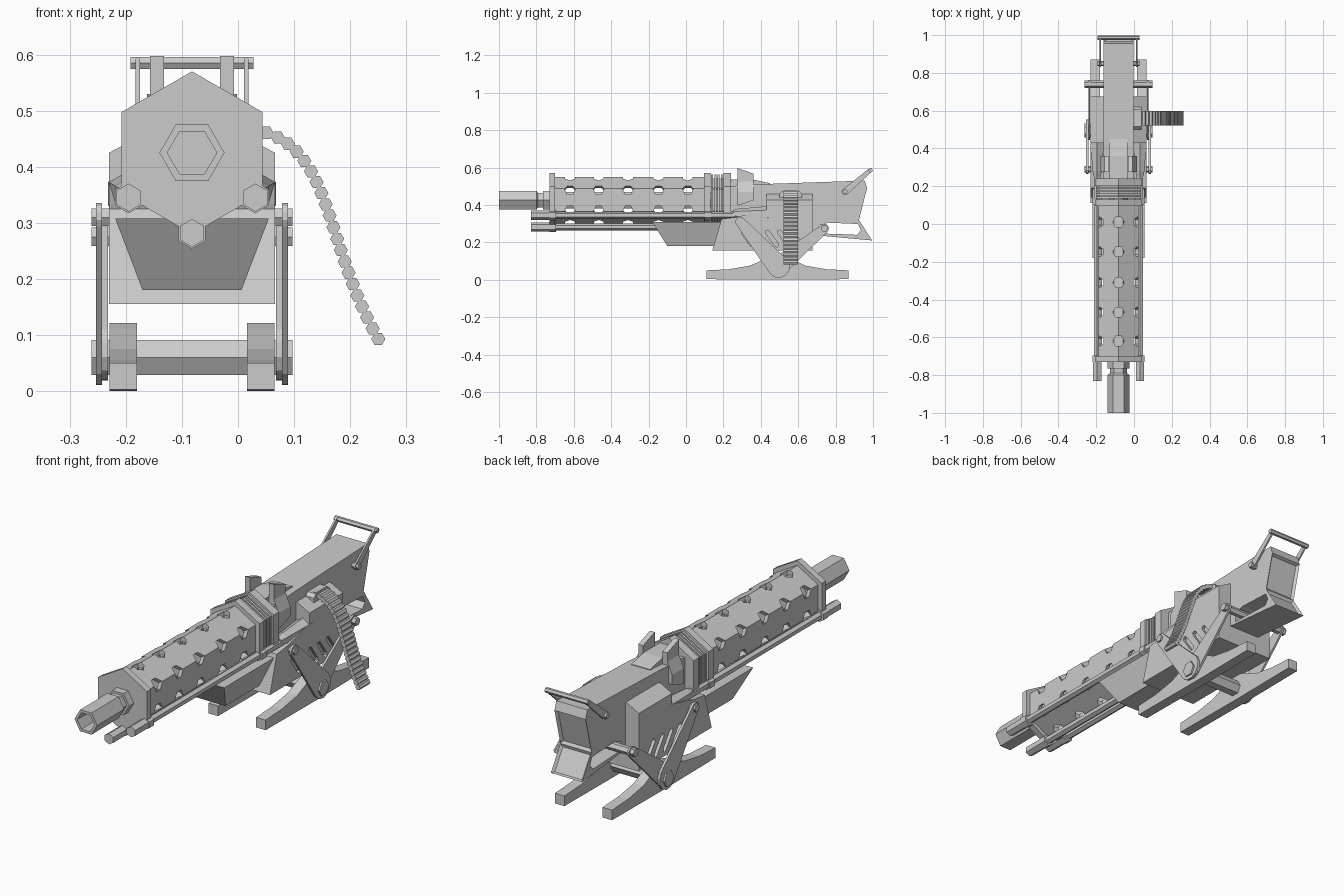
import bpy, bmesh
from math import cos, sin, pi, radians, atan2
from mathutils import Vector

if "Cube" in bpy.data.objects:
    bpy.data.objects.remove(bpy.data.objects["Cube"])

C = -0.082          # x of the gun's centre plane
AZ = 0.425          # height of the barrel axis
SIDES = (("left", -1), ("right", 1))


def finish(name, bm):
    bmesh.ops.recalc_face_normals(bm, faces=bm.faces[:])
    me = bpy.data.meshes.new(name)
    bm.to_mesh(me)
    bm.free()
    ob = bpy.data.objects.new(name, me)
    bpy.context.collection.objects.link(ob)
    return ob


def add_loft(bm, sections, closed=False):
    rings = [[bm.verts.new(p) for p in s] for s in sections]
    pairs = list(zip(rings, rings[1:]))
    if closed:
        pairs.append((rings[-1], rings[0]))
    for a, b in pairs:
        for i in range(len(a)):
            j = (i + 1) % len(a)
            bm.faces.new((a[i], a[j], b[j], b[i]))
    if not closed:
        bm.faces.new(rings[0])
        bm.faces.new(rings[-1])


def loft(name, sections, closed=False):
    bm = bmesh.new()
    add_loft(bm, sections, closed)
    return finish(name, bm)


def plate(name, profile, x0, x1):
    """(y, z) profile extruded along x, offsets from the centre plane."""
    return loft(name, [[(C + x, y, z) for y, z in profile] for x in (x0, x1)])


def turned(name, x, z, profile, off=30, closed=False, n=6):
    """Hexagonal rings of (y, radius) around an axis along y."""
    ang = [radians(off + 360 * k / n) for k in range(n)]
    return loft(name, [[(x + r * cos(a), y, z + r * sin(a)) for a in ang]
                       for y, r in profile], closed)


def add_rod(bm, p0, p1, r, n=6):
    p0, p1 = Vector(p0), Vector(p1)
    q = (p1 - p0).to_track_quat('Z', 'Y')
    ring = [q @ Vector((r * cos(2 * pi * k / n), r * sin(2 * pi * k / n), 0)) for k in range(n)]
    add_loft(bm, [[p + v for v in ring] for p in (p0, p1)])


def rod(name, p0, p1, r, n=6):
    bm = bmesh.new()
    add_rod(bm, p0, p1, r, n)
    return finish(name, bm)


def cut(ob, cutter):
    m = ob.modifiers.new("cut", 'BOOLEAN')
    m.object, m.operation, m.solver = cutter, 'DIFFERENCE', 'EXACT'
    dg = bpy.context.evaluated_depsgraph_get()
    me = bpy.data.meshes.new_from_object(ob.evaluated_get(dg))
    ob.modifiers.clear()
    ob.data = me
    bpy.data.objects.remove(cutter)


def link_profile(a, ra, b, rb, n=6):
    d = atan2(b[1] - a[1], b[0] - a[0])
    arc = lambda c, r, s: [(c[0] + r * cos(s + pi * k / n), c[1] + r * sin(s + pi * k / n))
                           for k in range(n + 1)]
    return arc(a, ra, d + pi / 2) + arc(b, rb, d - pi / 2)


# Hollow barrel with muzzle
turned("barrel", C, AZ, [(-0.8, .044), (-1, .044), (-1, .058), (-.8, .058), (-.79, .046),
                         (-.765, .046), (-.765, .058), (-.73, .058), (-.73, .05), (.2, .05)], 0)

# Cooling jacket with vent holes along its six edges
jacket = turned("cooling_jacket", C, AZ, [(-.71, .123), (.12, .123), (.12, .1), (-.71, .1)], closed=True)
bm = bmesh.new()
for y in (-.62, -.467, -.31, -.147, .01):
    for k in range(6):
        a = radians(30 + 60 * k)
        add_rod(bm, *[(C + r * cos(a), y, AZ + r * sin(a)) for r in (.075, .16)], .03)
cut(jacket, finish("vent_cutter", bm))

# Flanges and rear ribs
for i, (y0, y1, r) in enumerate([(-.73, -.70, .145), (.095, .13, .145), (.2, .24, .145)]):
    turned(f"jacket_flange_{i}", C, AZ, [(y0, r), (y1, r)])
ribs = [(.13, .115)]
for y in (.135, .152, .169, .186):
    ribs += [(y, .115), (y, .137), (y + .01, .137), (y + .01, .115)]
turned("jacket_ribs", C, AZ, ribs[1:] + [(.21, .115)])

# Three guide rods with tips and clamps
for name, x, z, end in (("left", C - .113, .345, .3), ("right", C + .113, .345, .3),
                        ("bottom", C, .282, .15)):
    turned(f"{name}_guide_rod", x, z, [(-.83, .025), (-.73, .025), (-.73, .028), (-.695, .028),
                                       (-.695, .018), (.1, .018), (.1, .027), (.135, .027),
                                       (.135, .02), (end, .02)])

# Receiver with recessed butt plate and hand hole
receiver = plate("receiver", [(.22, .28), (.22, .5), (.43, .512), (.955, .53), (.968, .49),
                              (.925, .32), (.995, .21), (.67, .24), (.6, .2)], -.08, .08)
bm = bmesh.new()
bm.from_mesh(receiver.data)
backs = [f for f in bm.faces if f.normal.y > .7 and f.calc_center_median().y > .94
         and f.calc_center_median().z < .45]
bmesh.ops.inset_individual(bm, faces=backs, thickness=.014, depth=-.012)
bm.to_mesh(receiver.data)
bm.free()
cut(receiver, plate("hand_hole_cutter", [(.71, .248), (.915, .24), (.935, .265), (.92, .298),
                                         (.76, .305), (.71, .29)], -.2, .2))
loft("top_cover", [[(C + x, .24, z), (C + x, .24, .535), (C + x, .36, .535), (C + x, .45, .516), (C + x, .45, z)]
                   for x, z in ((-.048, .48), (.048, .48))])

# Feed box with sloping shoulders and slanted slots
def box_section(x, drop):
    pts = [(.14, .155), (.19, .325), (.27, .335), (.43, .375), (.43, .458),
           (.675, .458), (.675, .155)]
    return [(C + x, y, z - (drop if z > .4 else 0)) for y, z in pts]


box = loft("feed_box", [box_section(-.148, .033), box_section(-.085, 0),
                        box_section(.085, 0), box_section(.148, .033)])
bm = bmesh.new()
for s in (-1, 1):
    for i in range(5):
        y = .33 + .065 * i
        prof = link_profile((y - .025, .255), .011, (y + .025, .185), .011, 3)
        add_loft(bm, [[(C + s * x, py, pz) for py, pz in prof] for x in (.133, .17)])
cut(box, finish("slot_cutter", bm))

# Tapered keel under the jacket
loft("keel", [[(C - w, y0, z), (C + w, y0, z), (C + w, .2, z), (C - w, .2, z)]
              for w, y0, z in ((.088, -.1, .18), (.137, -.18, .308))])

for side, s in SIDES:
    x = lambda v: C + s * v
    # Tapered rod housing
    turned(f"{side}_rod_housing", x(.113), .352, [(.25, .02), (.28, .028), (.45, .042)])
    # Sight post, kinked outward at its base
    prof = [(.05, .48), (.05, .597), (.075, .597), (.075, .525), (.099, .47), (.099, .395), (.06, .395)]
    post = loft(f"{side}_sight_post", [[(x(h), y, z) for h, z in prof] for y in (.275, .36)])
    for v in post.data.vertices:
        if v.co.y > .3:
            v.co.z += -.03 if v.co.z > .55 else (.03 if v.co.z < .4 else 0)
    # Support links
    plate(f"{side}_front_link", link_profile((.29, .31), .026, (.495, .07), .06), s * .16, s * .171)
    plate(f"{side}_rear_link", link_profile((.74, .275), .024, (.495, .07), .052), s * .15, s * .16)
    # Arched skid
    plate(f"{side}_skid", [(.11, .003), (.11, .05), (.23, .056), (.34, .075), (.43, .112), (.46, .122),
                           (.53, .122), (.56, .112), (.64, .075), (.75, .056), (.87, .05),
                           (.87, .003), (.5, 0)], s * .098, s * .147)
    # Rear handle arm and pivot
    plate(f"{side}_handle_arm", link_profile((.85, .47), .018, (.985, .585), .011), s * .093, s * .101)
    rod(f"{side}_handle_pivot", (x(.075), .85, .47), (x(.112), .85, .47), .014)

# Cross pins
for name, y, z, r, w in (("front_link_pin", .29, .31, .018, .179), ("rear_link_pin", .74, .275, .019, .179),
                         ("skid_axle", .495, .06, .036, .179), ("handle_bar", .987, .585, .012, .11)):
    rod(name, (C - w, y, z), (C + w, y, z), r)

# Ammunition belt hanging from the feed tray
path = [Vector(p) for p in ((.03, .466), (.17, .44), (.15, .27), (.25, .093))]
def bez(t):
    a, b, c, d = path
    u = 1 - t
    return a * u ** 3 + b * 3 * u * u * t + c * 3 * u * t * t + d * t ** 3


samples = [bez(i / 400) for i in range(401)]
lengths = [0]
for a, b in zip(samples, samples[1:]):
    lengths.append(lengths[-1] + (b - a).length)
bm = bmesh.new()
for i in range(22):
    p = samples[min(range(401), key=lambda k: abs(lengths[k] - lengths[-1] * i / 21))]
    add_rod(bm, (p.x, .522, p.y), (p.x, .598, p.y), .0125)
finish("ammunition_belt", bm)
plate("feed_tray", [(.5, .42), (.5, .46), (.515, .475), (.605, .475), (.62, .46), (.62, .42)], .07, .122)
